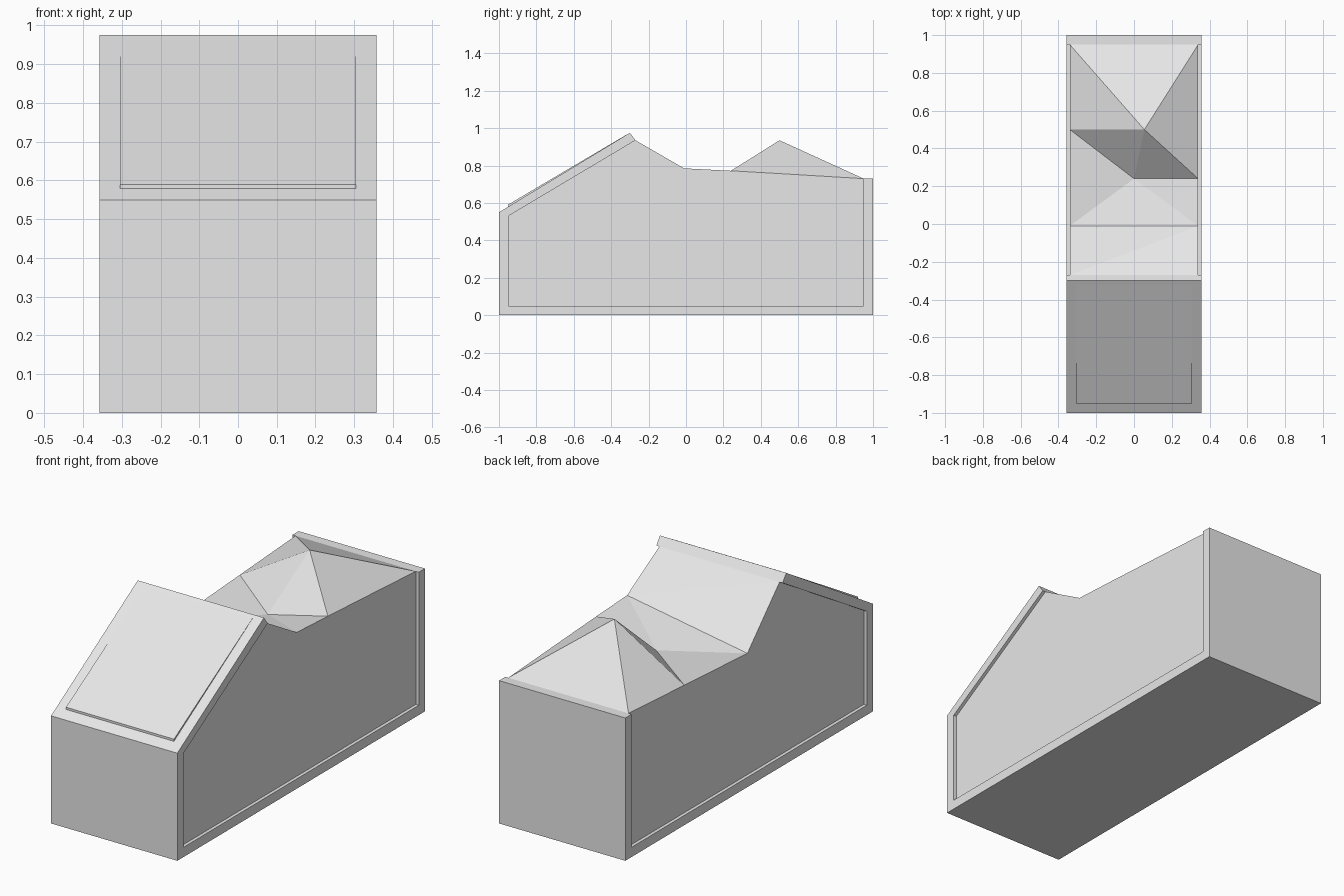
import bpy, bmesh

cube = bpy.data.objects.get("Cube")
if cube:
    bpy.data.objects.remove(cube)

grey = bpy.data.materials.new("light grey")
grey.use_nodes = True
colour = (0.8, 0.8, 0.8, 1)
grey.diffuse_color = colour
grey.node_tree.nodes["Principled BSDF"].inputs["Base Color"].default_value = colour


def finish(name, bm):
    bmesh.ops.recalc_face_normals(bm, faces=bm.faces)
    mesh = bpy.data.meshes.new(name)
    bm.to_mesh(mesh)
    bm.free()
    mesh.materials.append(grey)
    obj = bpy.data.objects.new(name, mesh)
    bpy.context.collection.objects.link(obj)


def prism(name, profile, half_width):
    """Extrude a (y, z) side profile across the width."""
    bm = bmesh.new()
    face = bm.faces.new([bm.verts.new((-half_width, y, z)) for y, z in profile])
    result = bmesh.ops.extrude_face_region(bm, geom=[face])
    moved = [v for v in result["geom"] if isinstance(v, bmesh.types.BMVert)]
    bmesh.ops.translate(bm, verts=moved, vec=(2 * half_width, 0, 0))
    finish(name, bm)


# Outer frame: floor, both ends and the sloping front roof
prism("frame", [(-1, 0), (1, 0), (1, 0.73), (0.95, 0.73), (0.95, 0.05),
                (-0.95, 0.05), (-0.95, 0.53), (-0.27, 0.935),
                (-0.3, 0.975), (-1, 0.55)], 0.357)

# Thin tapering lid on the sloping roof
prism("lid", [(-0.953, 0.577), (-0.953, 0.59), (-0.32, 0.964), (-0.32, 0.955)], 0.305)

# Recessed side panels with the uneven heap between them
W = 0.34
points = {
    "front_l": (W, -0.95, 0.53), "front_r": (-W, -0.95, 0.53),
    "base_front_l": (W, -0.95, 0.05), "base_front_r": (-W, -0.95, 0.05),
    "base_back_l": (W, 0.95, 0.05), "base_back_r": (-W, 0.95, 0.05),
    "back_l": (W, 0.95, 0.73), "back_r": (-W, 0.95, 0.73),
    "ridge_l": (W, -0.27, 0.935), "ridge_r": (-W, -0.27, 0.935),
    "dip_l": (W, -0.01, 0.785), "dip_r": (-W, -0.01, 0.67),
    "mid_l": (W, 0.24, 0.772), "mid": (0, 0.24, 0.69),
    "side_l": (W, 0.5, 0.757), "side_r": (-W, 0.5, 0.702),
    "peak": (0.055, 0.5, 0.935),
}
faces = [
    # side panels
    "base_front_l base_back_l back_l side_l mid_l dip_l ridge_l front_l",
    "base_front_r base_back_r back_r side_r dip_r ridge_r front_r",
    # slope down from the roof ridge, and the hollow
    "ridge_r ridge_l dip_l", "ridge_r dip_l dip_r",
    "dip_r dip_l mid", "dip_l mid_l mid", "dip_r mid side_r",
    # heap
    "mid mid_l peak", "mid_l side_l peak", "side_l back_l peak",
    "back_l back_r peak", "back_r side_r peak", "side_r mid peak",
    # hidden inner sides
    "base_front_l base_back_l base_back_r base_front_r",
    "back_l back_r base_back_r base_back_l",
    "front_l front_r base_front_r base_front_l",
    "front_l front_r ridge_r ridge_l",
]
bm = bmesh.new()
verts = {name: bm.verts.new(p) for name, p in points.items()}
for face in faces:
    bm.faces.new([verts[name] for name in face.split()])
finish("side_panels_and_heap", bm)
